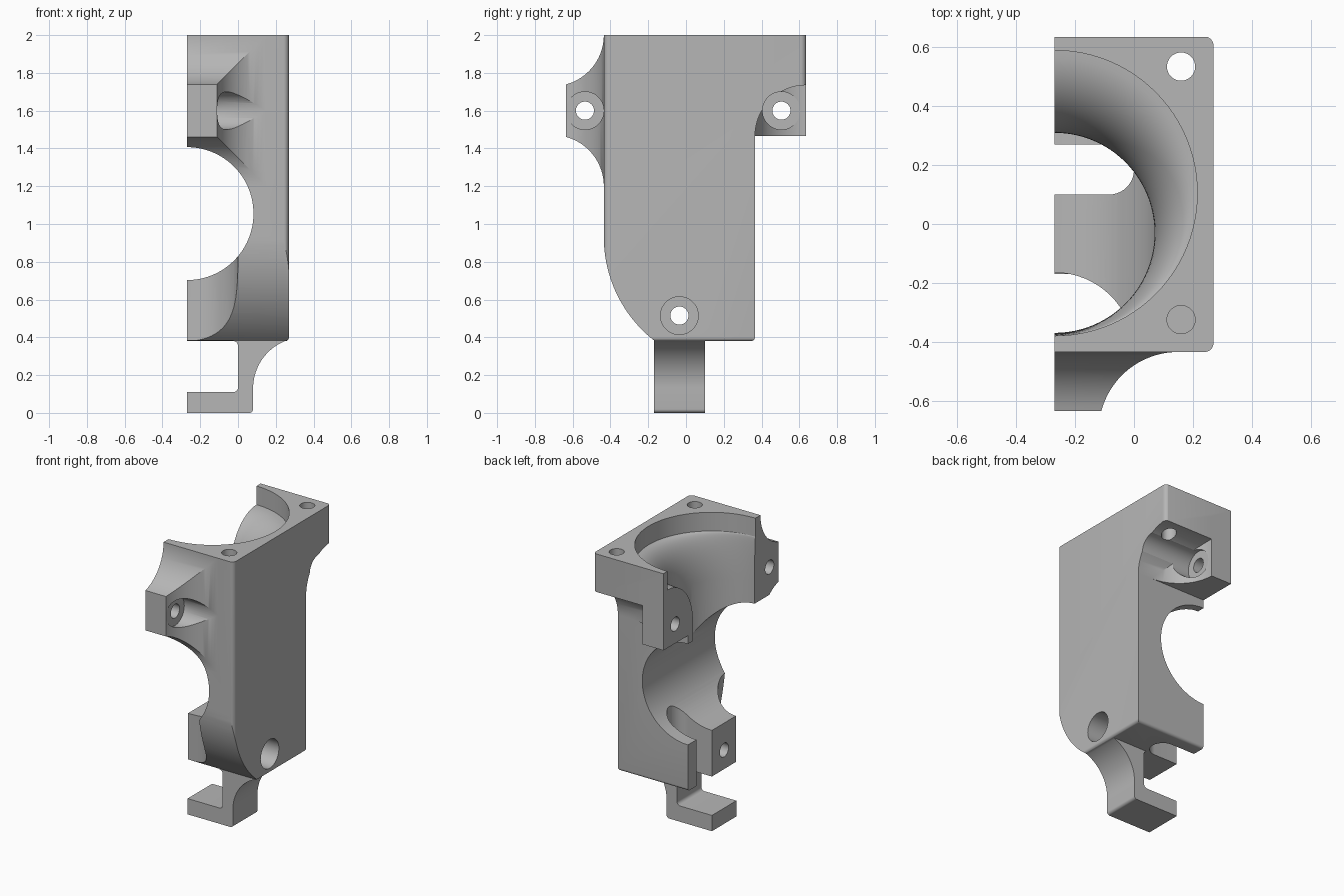
import bpy, bmesh
from math import cos, sin, radians, pi
from mathutils import Vector

cube = bpy.data.objects.get("Cube")
if cube:
    bpy.data.objects.remove(cube)

grey = bpy.data.materials.new("plain grey")
grey.use_nodes = True
colour = (0.47, 0.47, 0.47, 1)
grey.diffuse_color = colour
grey.node_tree.nodes["Principled BSDF"].inputs["Base Color"].default_value = colour

SPLIT = -0.27     # flat mating plane
PAST = -0.4       # parts run past the mating plane and are trimmed last
EAR = -0.11       # outer face of the screw ears
R = 0.27          # common fillet radius


def arc(u, v, r, a0, a1, n=20):
    return [(u + r * cos(radians(a0 + (a1 - a0) * i / n)),
             v + r * sin(radians(a0 + (a1 - a0) * i / n))) for i in range(n + 1)]


def place(axis, u, v, w):
    return {"x": (w, u, v), "y": (u, w, v), "z": (u, v, w)}[axis]


def loft(name, axis, rings):
    """Solid through rings, each a list of 2D points and a level along the axis."""
    bm = bmesh.new()
    rows = [[bm.verts.new(place(axis, u, v, w)) for u, v in pts] for pts, w in rings]
    for a, b in zip(rows, rows[1:]):
        for i in range(len(a)):
            j = (i + 1) % len(a)
            bm.faces.new((a[i], a[j], b[j], b[i]))
    bm.faces.new(rows[0][::-1])
    bm.faces.new(rows[-1])
    bmesh.ops.recalc_face_normals(bm, faces=bm.faces)
    mesh = bpy.data.meshes.new(name)
    bm.to_mesh(mesh)
    bm.free()
    mesh.materials.append(grey)
    ob = bpy.data.objects.new(name, mesh)
    bpy.context.collection.objects.link(ob)
    return ob


def prism(name, axis, pts, lo, hi):
    return loft(name, axis, [(pts, lo), (pts, hi)])


def rod(name, axis, u, v, r, lo, hi, n=64):
    return prism(name, axis, arc(u, v, r, 0, 360 - 360 / n, n - 1), lo, hi)


def rect(u0, v0, u1, v1):
    return [(u0, v0), (u1, v0), (u1, v1), (u0, v1)]


def combine(target, tool, operation):
    mod = target.modifiers.new(operation, "BOOLEAN")
    mod.operation, mod.solver, mod.object = operation, "EXACT", tool
    bpy.context.view_layer.objects.active = target
    bpy.ops.object.modifier_apply(modifier=mod.name)
    bpy.data.objects.remove(tool)


# Body: side profile with curved front toe and back flange
side = ([(-0.435, 2), (0.635, 2)] + arc(0.635, 1.465, R, 90, 180)
        + arc(0.345, 0.4, 0.02, 0, -90, 6) + arc(0.26, 0.93, 0.695, 232, 180, 28))
body = prism("half_housing", "x", side, PAST, 0.3)
plan = ([(PAST - 0.1, -0.435)] + arc(0.24, -0.405, 0.03, -90, 0, 8)
        + arc(0.24, 0.607, 0.03, 0, 90, 8) + [(PAST - 0.1, 0.637)])
combine(body, prism("plan_trim", "z", plan, 0.2, 2.2), "INTERSECT")
end = ([(PAST - 0.1, 0.38)] + arc(0.25, 0.4, 0.02, -90, 0, 6)
       + [(R, 2.1), (PAST - 0.1, 2.1)])
combine(body, prism("end_trim", "y", end, -1, 1), "INTERSECT")

# Front screw ear, flared into the body on three sides
ear_side = (arc(-0.705, 1.2, R, 75, 0) + [(-0.4, 1.2), (-0.4, 2)]
            + arc(-0.705, 2, R, 0, -75))
front_ear = prism("front_ear", "x", ear_side, PAST, 0.2)
ear_plan = ([(PAST - 0.1, -0.635)] + arc(0.15, -0.705, R, 165, 90)
            + [(0.15, -0.4), (PAST - 0.1, -0.4)])
combine(front_ear, prism("ear_trim", "z", ear_plan, 1, 2.1), "INTERSECT")
combine(body, front_ear, "UNION")

# Back screw ear under the flange
back_plan = [(PAST, 0.635)] + arc(0.16, 0.635, R, 180, 270) + [(0.16, 0.3), (PAST, 0.3)]
combine(body, prism("back_ear", "z", back_plan, 1.465, 1.9), "UNION")

# Hooked foot
hook = ([(PAST, 0), (0.06, 0)] + arc(0.06, 0.02, 0.02, -90, 0, 6)
        + arc(0.35, 0.13, R, 180, 110) + [(0.25, 0.45), (-0.025, 0.45)]
        + [(-0.025, 0.38)] + arc(-0.025, 0.355, 0.025, 90, 0, 6)
        + arc(-0.025, 0.135, 0.025, 0, -90, 6) + [(PAST, 0.11)])
combine(body, prism("hooked_foot", "y", hook, -0.17, 0.1), "UNION")

# Bell-shaped bore with a shallow seat at the top
N = 96


def bore_ring(w, z):
    return arc(SPLIT, -0.03 + 0.135 * w, 0.34 + 0.145 * w, 0, 360 - 360 / N, N - 1), z


bell = [bore_ring(1, 2.1)]
for i in range(17):
    t = pi / 2 * i / 16
    bell.append(bore_ring(1 - sin(t), 1.55 + 0.32 * cos(t)))
bell.append(bore_ring(0, 1.05))
cutters = [loft("bore", "z", bell)]

# Cross bore, toe scoop and rounded slot
cutters.append(rod("cross_bore", "y", SPLIT, 1.055, 0.352, -0.8, 0.8, 96))
cutters.append(rod("toe_scoop", "z", SPLIT, -0.435, R, 0.3, 1.05))
slot = [(-0.6, 0.1)] + arc(-0.085, 0.185, 0.085, -90, 90) + [(-0.6, 0.27)]
cutters.append(prism("slot", "z", slot, 0.3, 1.05))

# Screw holes with counterbores from the outer side
for y, z in ((-0.535, 1.6), (0.505, 1.6), (-0.035, 0.515)):
    cutters.append(rod("counterbore", "x", y, z, 0.1, EAR, 0.6, 48))
    cutters.append(rod("screw_hole", "x", y, z, 0.048, -0.6, 0, 32))

# Bolt holes in the top face
for y, depth in ((0.535, 1.5), (-0.325, 1.6)):
    cutters.append(rod("bolt_hole", "z", 0.16, y, 0.048, depth, 2.1, 32))

# Trim to the mating plane
cutters.append(prism("mating_trim", "z", rect(-1, -1, SPLIT, 1), -0.5, 2.5))
for cutter in cutters:
    combine(body, cutter, "DIFFERENCE")

bpy.ops.object.select_all(action="DESELECT")
body.select_set(True)
bpy.context.view_layer.objects.active = body
bpy.ops.object.shade_smooth_by_angle(angle=radians(25))
